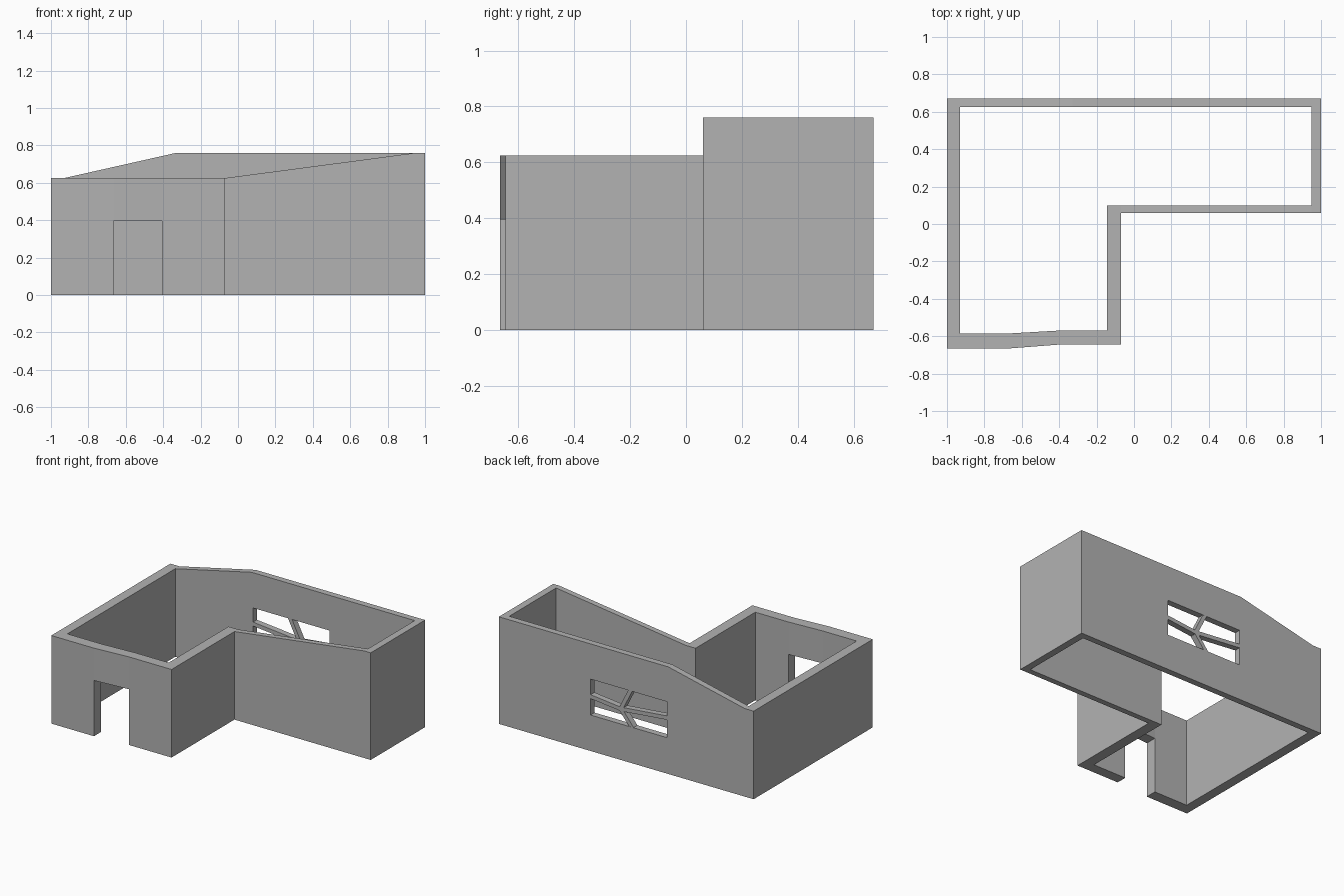
import bpy
import bmesh
from mathutils import Vector

if "Cube" in bpy.data.objects:
    bpy.data.objects.remove(bpy.data.objects["Cube"], do_unlink=True)

GREY = (0.45, 0.45, 0.45, 1)
plaster = bpy.data.materials.new("grey_plaster")
plaster.use_nodes = True
plaster.diffuse_color = GREY
plaster.node_tree.nodes["Principled BSDF"].inputs["Base Color"].default_value = GREY


def prism(name, loops, place, depth):
    """Fill an outline (with optional holes) and extrude it by a vector."""
    bm = bmesh.new()
    edges = []
    for loop in loops:
        vs = [bm.verts.new(place(*p)) for p in loop]
        edges += [bm.edges.new((v, vs[i - 1])) for i, v in enumerate(vs)]
    bmesh.ops.triangle_fill(bm, edges=edges, use_beauty=True)
    ext = bmesh.ops.extrude_face_region(bm, geom=bm.faces[:], use_keep_orig=True)
    moved = [g for g in ext["geom"] if isinstance(g, bmesh.types.BMVert)]
    bmesh.ops.translate(bm, verts=moved, vec=depth)
    bmesh.ops.recalc_face_normals(bm, faces=bm.faces[:])
    mesh = bpy.data.meshes.new(name)
    bm.to_mesh(mesh)
    bm.free()
    mesh.materials.append(plaster)
    obj = bpy.data.objects.new(name, mesh)
    bpy.context.collection.objects.link(obj)


def rect(x0, y0, x1, y1):
    return [(x0, y0), (x1, y0), (x1, y1), (x0, y1)]


def plan_wall(name, outline, z0, z1):
    prism(name, [outline], lambda x, y: (x, y, z0), (0, 0, z1 - z0))


def elevation_wall(name, loops, y0, y1):
    prism(name, loops, lambda x, z: (x, y0, z), (0, y1 - y0, 0))


LOW, HIGH, DOOR_TOP = 0.625, 0.76, 0.395
DOOR_A, DOOR_B = -0.665, -0.405

# Low walls around the front wing
plan_wall("side_wall", rect(-1, -0.585, -0.93, 0.625), 0, LOW)
plan_wall("front_wall_beside_door", rect(-1, -0.665, DOOR_A, -0.585), 0, LOW)
plan_wall("front_wall_corner", rect(DOOR_B, -0.645, -0.07, -0.57), 0, LOW)
plan_wall("door_lintel", [(DOOR_A, -0.665), (DOOR_B, -0.645),
                          (DOOR_B, -0.57), (DOOR_A, -0.585)], DOOR_TOP, LOW)
plan_wall("inner_corner_wall", rect(-0.145, -0.57, -0.07, 0.10), 0, LOW)

# Rear wing: sloping front wall and tall end wall
elevation_wall("wing_front_wall",
               [[(-0.07, 0), (0.95, 0), (0.95, HIGH), (-0.07, LOW)]], 0.06, 0.10)
plan_wall("wing_end_wall", rect(0.95, 0.06, 1, 0.67), 0, HIGH)

# Back wall with sloping top and window opening
WX0, WX1, WZ0, WZ1 = -0.32, 0.28, 0.255, 0.51
back = [(-1, 0), (0.95, 0), (0.95, HIGH), (-0.33, HIGH), (-0.93, LOW), (-1, LOW)]
elevation_wall("back_wall", [back, rect(WX0, WZ0, WX1, WZ1)], 0.625, 0.67)

# Crooked window bars meeting off centre
hub = Vector((0.045, 0.36))
ends = {"top": (-0.03, WZ1), "bottom": (-0.04, WZ0),
        "left": (WX1, 0.385), "right": (WX0, 0.395)}
for side, end in ends.items():
    along = (Vector(end) - hub).normalized()
    across = Vector((-along.y, along.x)) * 0.014
    tip, root = Vector(end) + along * 0.01, hub - along * 0.008
    bar = [root - across, tip - across, tip + across, root + across]
    elevation_wall("window_bar_" + side, [bar], 0.626, 0.669)
